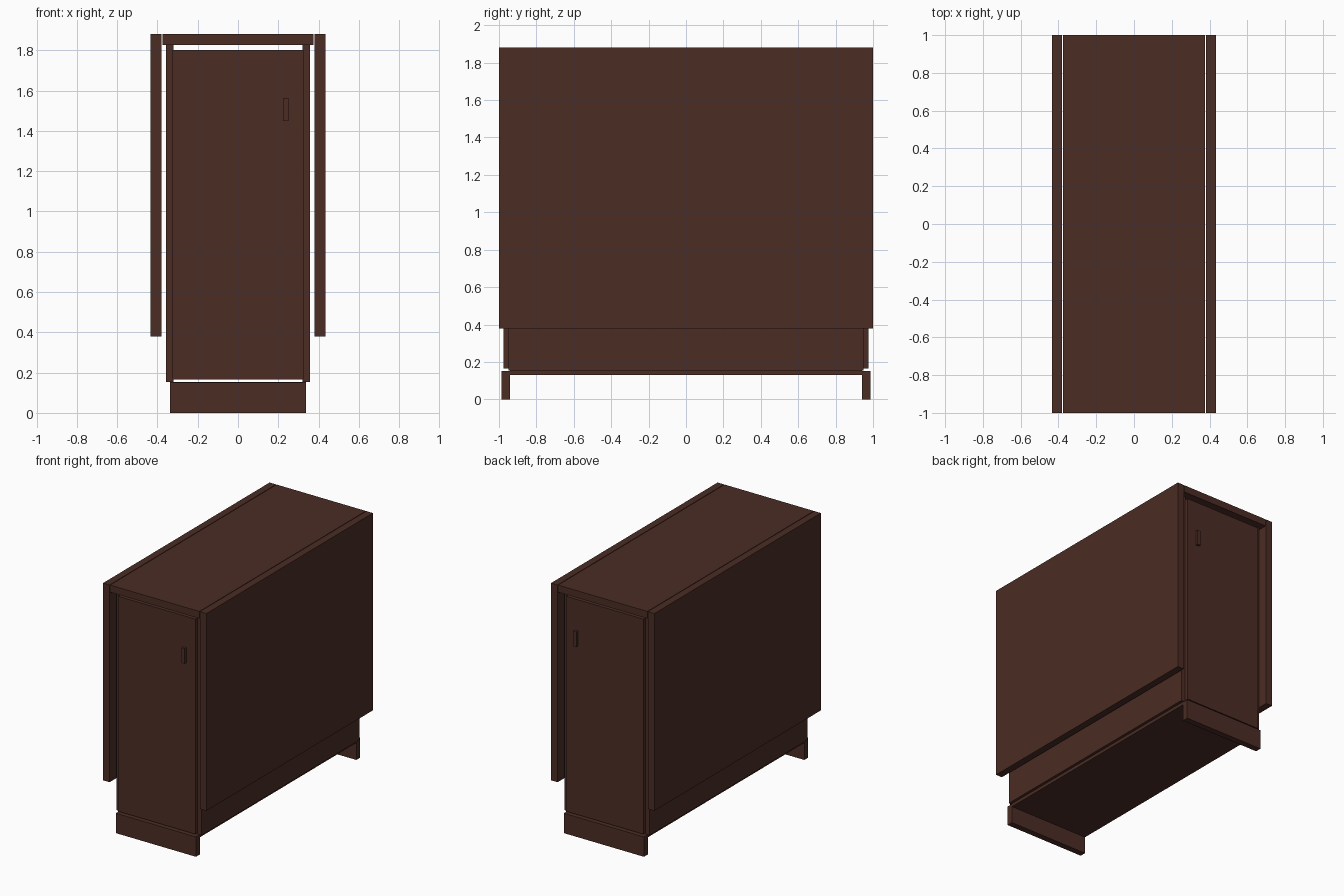
import bpy
import bmesh
from mathutils import Vector

if "Cube" in bpy.data.objects:
    bpy.data.objects.remove(bpy.data.objects["Cube"])

wood = bpy.data.materials.new("dark_brown_wood")
wood.diffuse_color = (0.070, 0.026, 0.018, 1.0)
wood.use_nodes = True
wood.node_tree.nodes["Principled BSDF"].inputs["Base Color"].default_value = wood.diffuse_color


def box(name, x, y, z):
    """Box given by its (min, max) range on each axis."""
    lo, hi = Vector((x[0], y[0], z[0])), Vector((x[1], y[1], z[1]))
    bm = bmesh.new()
    bmesh.ops.create_cube(bm, size=1.0)
    for v in bm.verts:
        v.co = (lo + hi) / 2 + v.co * (hi - lo)
    mesh = bpy.data.meshes.new(name)
    bm.to_mesh(mesh)
    bm.free()
    mesh.materials.append(wood)
    obj = bpy.data.objects.new(name, mesh)
    bpy.context.collection.objects.link(obj)
    return obj


def span(a, b, sign):
    return tuple(sorted((a * sign, b * sign)))


# Fixed centre top and cabinet floor
box("table_top", (-0.375, 0.375), (-1.0, 1.0), (1.826, 1.88))
box("cabinet_floor", (-0.337, 0.337), (-0.94, 0.94), (0.13, 0.154))

# Folded drop leaves and cabinet sides
for side, s in (("left", -1), ("right", 1)):
    box(side + "_drop_leaf", span(0.38, 0.434, s), (-1.0, 1.0), (0.38, 1.88))
    box(side + "_side_panel", span(0.32, 0.358, s), (-0.948, 0.948), (0.154, 1.826))

# Plinth boards, doors and handles at both ends
for end, s in (("front", -1), ("back", 1)):
    box(end + "_plinth", (-0.337, 0.337), span(0.94, 0.987, s), (0.0, 0.151))
    box(end + "_door", (-0.325, 0.325), span(0.948, 0.977, s), (0.165, 1.80))
    box(end + "_handle", (0.224, 0.25), span(0.977, 0.997, s), (1.448, 1.563))
